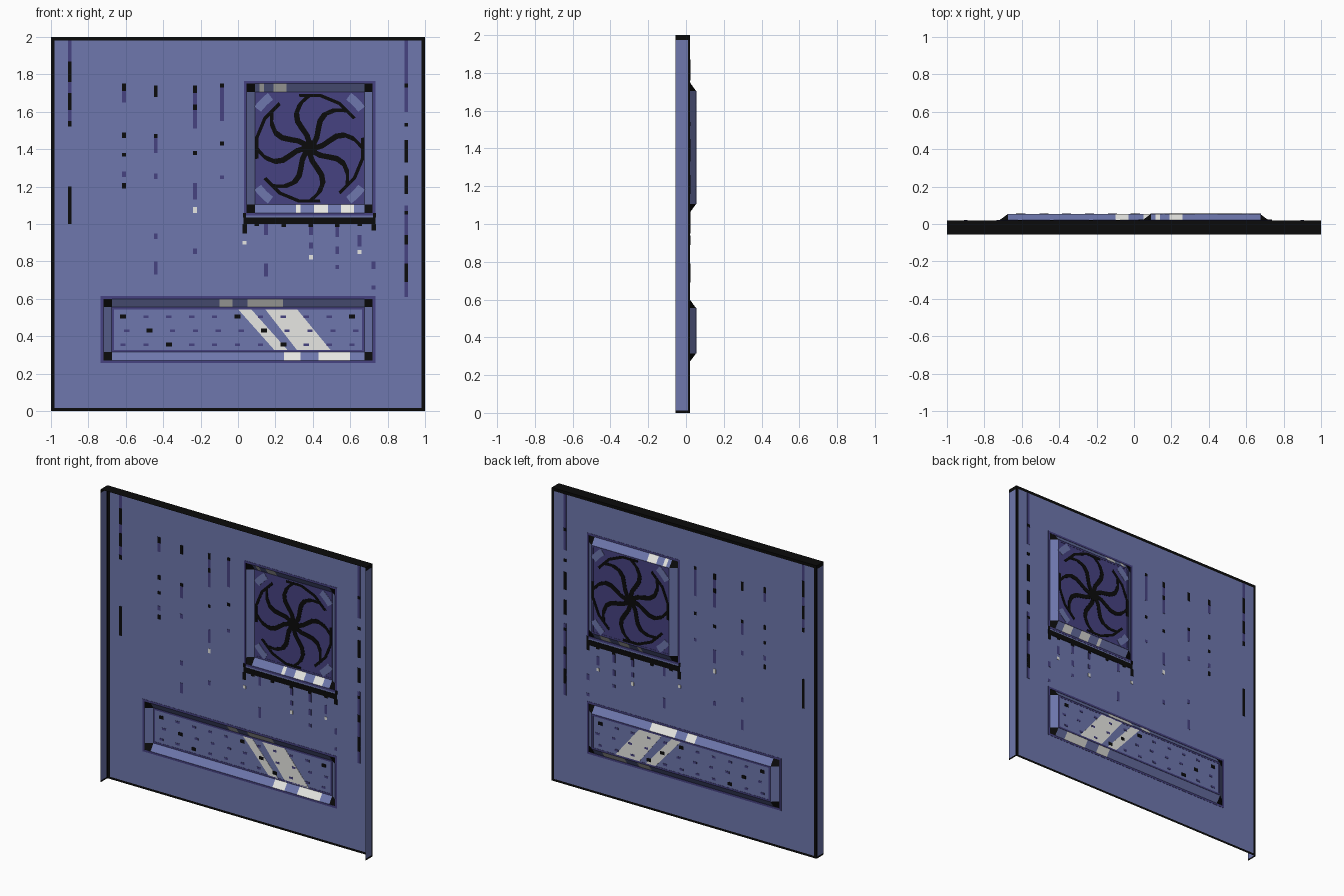
import bpy, bmesh, math

if "Cube" in bpy.data.objects:
    bpy.data.objects.remove(bpy.data.objects["Cube"])

def srgb(r, g, b):
    f = lambda c: (c / 255 / 12.92) if c < 10 else ((c / 255 + 0.055) / 1.055) ** 2.4
    return (f(r), f(g), f(b), 1)

MATS = []
for name, col in (("panel_blue", srgb(110, 119, 173)), ("ink_black", srgb(11, 11, 11)),
                  ("deep_purple", srgb(70, 66, 129)), ("glint_white", srgb(236, 236, 232))):
    m = bpy.data.materials.new(name)
    m.diffuse_color = col
    m.use_nodes = True
    m.node_tree.nodes["Principled BSDF"].inputs["Base Color"].default_value = m.diffuse_color
    MATS.append(m)
BLUE, BLACK, PURPLE, WHITE = range(4)
YP, YC, YF = 0.02, 0.053, -0.055   # panel, vent cap and flange edge depths
SLOPE = 0.045                      # width of the bevelled vent border


def finish(name, bm):
    bmesh.ops.recalc_face_normals(bm, faces=bm.faces)
    me = bpy.data.meshes.new(name)
    bm.to_mesh(me)
    bm.free()
    for m in MATS:
        me.materials.append(m)
    ob = bpy.data.objects.new(name, me)
    bpy.context.collection.objects.link(ob)
    return ob


def sheet(name, us, vs, place, rule):
    """Folded sheet from a grid of cells; rule(u, v) at the cell centre gives its colour, None = hole."""
    bm = bmesh.new()
    g = [[bm.verts.new(place(u, v)) for v in vs] for u in us]
    for i in range(len(us) - 1):
        for j in range(len(vs) - 1):
            mat = rule((us[i] + us[i + 1]) / 2, (vs[j] + vs[j + 1]) / 2)
            if mat is not None:
                f = bm.faces.new((g[i][j], g[i + 1][j], g[i + 1][j + 1], g[i][j + 1]))
                f.material_index = mat
    bmesh.ops.delete(bm, geom=[v for v in bm.verts if not v.link_faces], context='VERTS')
    return finish(name, bm)


def plates(name, polys, y, mat, t):
    """Thin painted plates straddling a sheet, so they show on both sides."""
    bm = bmesh.new()
    for p in polys:
        a = [bm.verts.new((x, y - t / 2, z)) for x, z in p]
        b = [bm.verts.new((x, y + t / 2, z)) for x, z in p]
        bm.faces.new(a)
        bm.faces.new(b[::-1])
        for i in range(len(p)):
            k = (i + 1) % len(p)
            bm.faces.new((a[i], b[i], b[k], a[k]))
    for f in bm.faces:
        f.material_index = mat
    return finish(name, bm)


def rect(x0, x1, z0, z1):
    return [(x0, z0), (x1, z0), (x1, z1), (x0, z1)]


def ring(x0, x1, z0, z1, w):
    """Four strips just outside a rectangle (inside for negative w)."""
    if w < 0:
        x0, x1, z0, z1, w = x0 - w, x1 + w, z0 - w, z1 + w, -w
    return [rect(x0 - w, x1 + w, z1, z1 + w), rect(x0 - w, x1 + w, z0 - w, z0),
            rect(x0 - w, x0, z0, z1), rect(x1, x1 + w, z0, z1)]


# Main panel with two openings and a black edge
VENT = (-0.72, 0.72, 0.27, 0.60)
FAN = (0.045, 0.72, 1.06, 1.75)
inside = lambda b, x, z: b[0] < x < b[1] and b[2] < z < b[3]

def panel_rule(x, z):
    if inside(VENT, x, z) or inside(FAN, x, z):
        return None
    return BLACK if abs(x) > 0.982 or z < 0.015 or z > 1.98 else BLUE

sheet("main_panel", [-1, -0.982, -0.72, 0.045, 0.72, 0.982, 1],
      [0, 0.015, 0.27, 0.60, 1.06, 1.75, 1.98, 2], lambda x, z: (x, YP, z), panel_rule)

# Folded flanges: both sides and the top
for side, sx in (("left", -1), ("right", 1)):
    sheet(side + "_flange", [YF, 0.01, YP], [0, 0.012, 1.975, 2], lambda y, z: (sx, y, z),
          lambda y, z: BLACK if y > 0.01 or z < 0.012 or z > 1.975 else BLUE)
sheet("top_flange", [-1, 1], [YF, YP], lambda x, y: (x, y, 2), lambda x, y: BLACK)


# Raised vents: bevelled border, black corners, white glints on the slopes
def vent(name, box, cap_mat, top_glints, bottom_glints):
    x0, x1, z0, z1 = box
    xi0, xi1, zi0, zi1 = x0 + SLOPE, x1 - SLOPE, z0 + SLOPE, z1 - SLOPE
    cuts = {x0, xi0, xi1, x1}
    for a, b in top_glints + bottom_glints:
        cuts |= {a, b}

    def place(x, z):
        flat = xi0 - 1e-6 < x < xi1 + 1e-6 and zi0 - 1e-6 < z < zi1 + 1e-6
        return (x, YC if flat else YP, z)

    def rule(x, z):
        mid_x, mid_z = xi0 < x < xi1, zi0 < z < zi1
        if mid_x and mid_z:
            return cap_mat
        if not mid_x and not mid_z:
            return BLACK
        glints = top_glints if z > zi1 else bottom_glints if z < zi0 else []
        return WHITE if any(a < x < b for a, b in glints) else BLUE

    sheet(name, sorted(cuts), [z0, zi0, zi1, z1], place, rule)
    plates(name + "_outer_rim", ring(x0, x1, z0, z1, 0.014), YP, PURPLE, 0.003)
    plates(name + "_inner_rim", ring(xi0, xi1, zi0, zi1, -0.012), YC, PURPLE, 0.003)

vent("lower_vent", VENT, BLUE, [(-0.10, -0.03), (0.05, 0.24)], [(0.245, 0.335), (0.43, 0.60)])
vent("fan_housing", FAN, PURPLE, [(0.115, 0.14), (0.19, 0.26)],
     [(0.31, 0.335), (0.405, 0.48), (0.55, 0.62)])

# Lower vent: glass streaks and perforations
plates("vent_glints", [[(0, 0.545), (0.07, 0.545), (0.27, 0.32), (0.20, 0.32)],
                       [(0.145, 0.545), (0.315, 0.545), (0.50, 0.32), (0.32, 0.32)]],
       YC, WHITE, 0.003)
holes = {BLACK: [], PURPLE: []}
for r, z in enumerate((0.505, 0.43, 0.355)):
    for i in range(11):
        x = -0.615 + 0.1225 * i + (0.0 if r != 1 else 0.02)
        dark = (i * 2 + r * 3) % 5 == 0
        w, h = (0.016, 0.011) if dark else (0.014, 0.007)
        holes[BLACK if dark else PURPLE].append(rect(x - w, x + w, z - h, z + h))
plates("vent_dark_holes", holes[BLACK], YC, BLACK, 0.005)
plates("vent_holes", holes[PURPLE], YC, PURPLE, 0.004)

# Fan: curved spokes, hub, ring and corner patches
CX, CZ, R = 0.383, 1.405, 0.285
polar = lambda r, a: (CX + r * math.cos(a), CZ + r * math.sin(a))
spokes = []
for k in range(8):
    a0 = k * math.pi / 4
    left, right = [], []
    for s in range(7):
        r = 0.03 + (R - 0.03) * s / 6
        a = a0 + 0.42 * math.sin(math.pi * s / 6)
        h = 0.015 / r
        left.append(polar(r, a + h))
        right.append(polar(r, a - h))
    spokes.append(left + right[::-1])
plates("fan_spokes", spokes, YC, BLACK, 0.005)
plates("fan_hub", [[polar(0.045, i * math.pi / 4) for i in range(8)]], YC, BLACK, 0.006)
segs = []
for k in range(16):
    a, b = (k - 0.5) * math.pi / 8, (k + 0.5) * math.pi / 8
    if k % 4 != 1:
        segs.append([polar(R - 0.006, a), polar(R + 0.012, a), polar(R + 0.012, b), polar(R - 0.006, b)])
plates("fan_ring", segs, YC, BLACK, 0.0045)
patches = []
for k in range(4):
    c = math.pi / 4 + k * math.pi / 2
    arc = [c + d * 0.07 for d in range(-2, 3)]
    patches.append([polar(0.325, a) for a in arc] + [polar(0.37, a) for a in reversed(arc)])
plates("fan_corner_patches", patches, YC, BLUE, 0.004)

# Soot bar with drips under the fan
drips = [(0.035, 0.95), (0.10, 0.99), (0.245, 0.985), (0.39, 0.985), (0.53, 0.985), (0.65, 0.99), (0.725, 0.965)]
plates("soot_bar", [rect(0.03, 0.735, 1.0, 1.035), rect(0.027, 0.042, 1.035, 1.06),
                    rect(0.722, 0.737, 1.035, 1.06)]
       + [rect(x - 0.012, x + 0.012, z, 1.0) for x, z in drips], YP, BLACK, 0.006)

# Weathering streaks: x, bottom, top
black = [(-0.9, 1.76, 1.87), (-0.9, 1.61, 1.70), (-0.9, 1.52, 1.55), (-0.9, 1.0, 1.2),
         (0.9, 1.73, 1.75), (0.9, 1.52, 1.54), (0.9, 1.33, 1.45), (0.9, 1.16, 1.26), (0.9, 1.05, 1.07),
         (0.9, 0.89, 0.94), (0.9, 0.69, 0.79), (-0.61, 1.71, 1.75), (-0.61, 1.46, 1.49),
         (-0.61, 1.36, 1.38), (-0.61, 1.19, 1.22), (-0.44, 1.68, 1.74), (-0.44, 1.46, 1.48),
         (-0.23, 1.70, 1.74), (-0.23, 1.61, 1.64), (-0.23, 1.37, 1.39), (-0.085, 1.73, 1.75), (-0.085, 1.42, 1.44)]
purple = [(-0.9, 1.55, 1.98), (0.9, 1.6, 1.98), (0.9, 0.61, 1.1), (-0.61, 1.65, 1.71), (-0.61, 1.25, 1.28),
          (-0.44, 1.38, 1.46), (-0.44, 1.24, 1.27), (-0.44, 0.92, 0.95), (-0.44, 0.73, 0.80),
          (-0.23, 1.51, 1.72), (-0.23, 1.13, 1.22), (-0.23, 0.84, 0.87), (-0.085, 1.55, 1.74),
          (-0.085, 1.24, 1.26), (0.15, 0.72, 0.79), (0.15, 0.94, 1.0), (0.39, 0.87, 0.9), (0.39, 0.94, 1.0),
          (0.53, 0.93, 1.0), (0.53, 0.84, 0.88), (0.53, 0.76, 0.78), (0.65, 0.88, 0.94), (0.725, 0.76, 0.80),
          (0.725, 0.65, 0.67)]
white = [(-0.23, 1.06, 1.09), (0.035, 0.89, 0.91), (0.39, 0.81, 0.835), (0.65, 0.84, 0.86)]
for name, mat, t, marks in (("black_streaks", BLACK, 0.005, black), ("purple_streaks", PURPLE, 0.003, purple),
                            ("white_chips", WHITE, 0.004, white)):
    plates(name, [rect(x - 0.01, x + 0.01, a, b) for x, a, b in marks], YP, mat, t)
